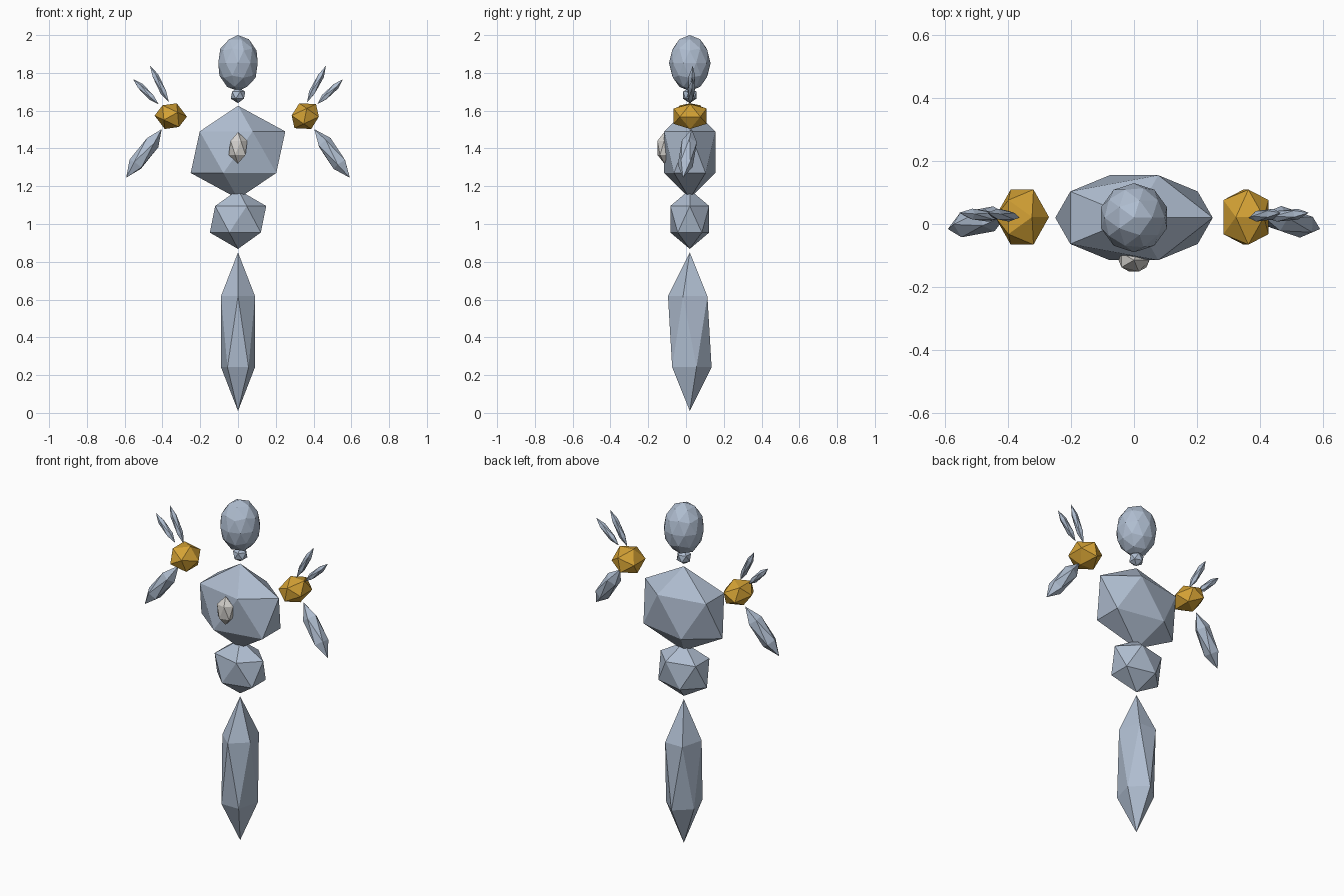
import bpy
from math import radians
from mathutils import Vector, Euler

cube = bpy.data.objects.get("Cube")
if cube:
    bpy.data.objects.remove(cube, do_unlink=True)


def material(name, rgb):
    mat = bpy.data.materials.new(name)
    mat.use_nodes = True
    color = (*rgb, 1)
    mat.diffuse_color = color
    mat.node_tree.nodes["Principled BSDF"].inputs["Base Color"].default_value = color
    return mat


stone = material("blue_grey_stone", (0.43, 0.51, 0.63))
gold = material("gold", (0.66, 0.36, 0.035))
pale = material("pale_crystal", (0.66, 0.64, 0.61))


def crystal(name, center, radii, mat, rotation=Euler(), detail=1):
    """Faceted crystal: a stretched, turned icosphere."""
    bpy.ops.mesh.primitive_ico_sphere_add(subdivisions=detail, radius=1, location=center)
    obj = bpy.context.object
    obj.name = name
    obj.scale = radii
    obj.rotation_euler = rotation
    obj.data.materials.append(mat)
    return obj


def shard(name, start, end, width, mat):
    """Long crystal with its points at start and end."""
    start, end = Vector(start), Vector(end)
    axis = end - start
    turn = Vector((0, 0, 1)).rotation_difference(axis).to_euler()
    return crystal(name, (start + end) / 2, (width, width, axis.length / 2), mat, turn)


# Body stack along the centre line
MID = 0.02
crystal("head", (0, MID, 1.852), (0.11, 0.11, 0.148), stone, detail=2)
crystal("neck", (0, MID, 1.682), (0.043, 0.042, 0.042), stone)
crystal("torso", (0, MID, 1.38), (0.28, 0.159, 0.246), stone)
crystal("waist", (0, MID, 1.025), (0.167, 0.121, 0.157), stone)
crystal("lower_body", (0, MID, 0.43), (0.129, 0.106, 0.42), stone,
        Euler((0, 0, radians(-90))))

# Crystal on the chest
crystal("chest_gem", (0, -0.115, 1.403), (0.055, 0.043, 0.083), pale)

# Shoulders, arms and raised shoulder spikes on both sides
for side, s in (("left", 1), ("right", -1)):
    crystal(side + "_shoulder", (s * 0.356, 0.022, 1.571), (0.088, 0.103, 0.075), gold,
            Euler((0, radians(-25 * s), 0)))
    shard(side + "_arm", (s * 0.592, -0.016, 1.245), (s * 0.404, 0.03, 1.502), 0.047, stone)
    shard(side + "_inner_spike", (s * 0.365, 0.02, 1.643), (s * 0.466, 0.036, 1.838), 0.02, stone)
    shard(side + "_outer_spike", (s * 0.42, 0.02, 1.634), (s * 0.556, 0.036, 1.767), 0.02, stone)
